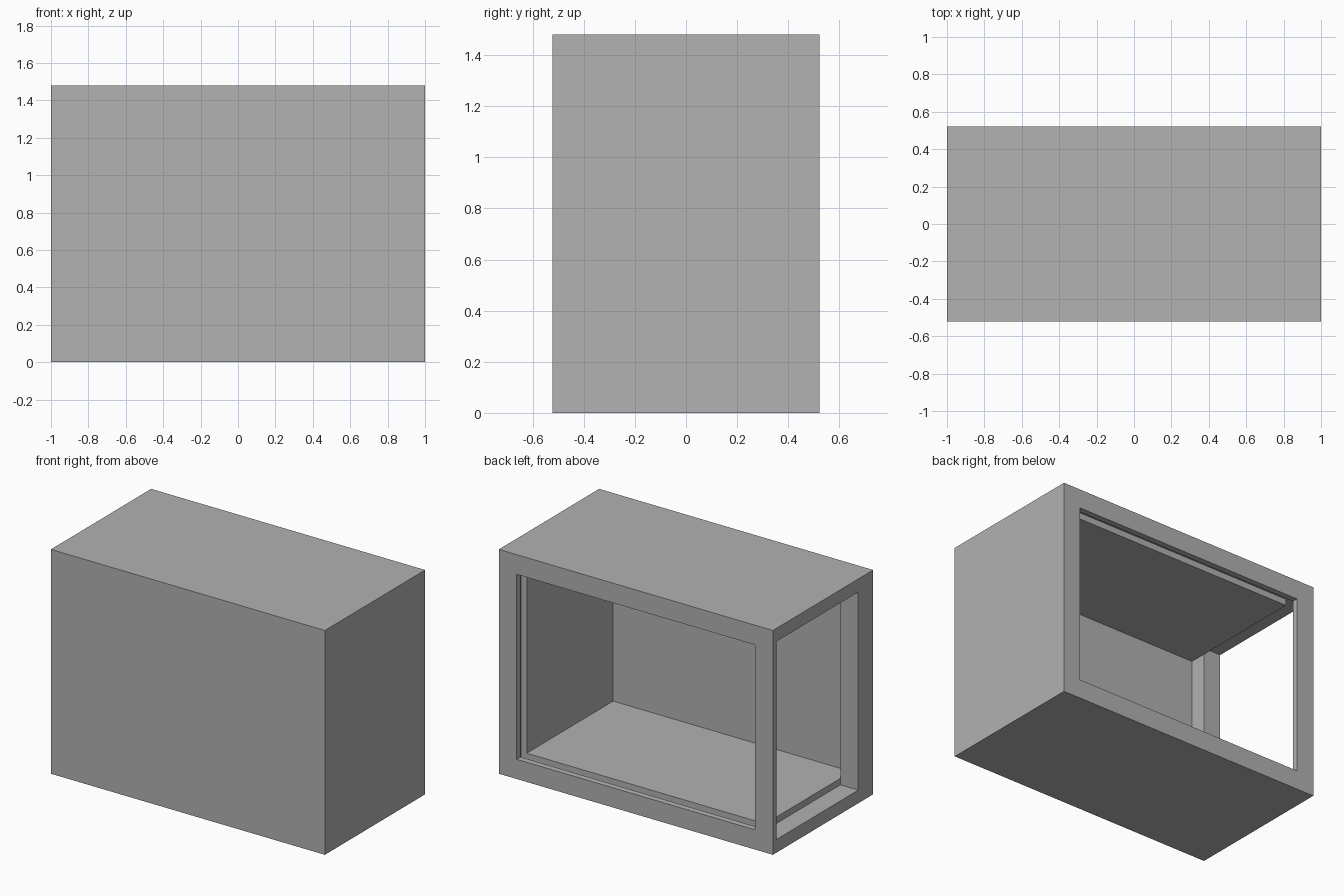
import bpy

cube = bpy.data.objects.get("Cube")
if cube:
    bpy.data.objects.remove(cube, do_unlink=True)

# One plain grey
grey = bpy.data.materials.new("plain grey")
grey.use_nodes = True
GREY = (0.445, 0.445, 0.445, 1)
grey.diffuse_color = GREY
grey.node_tree.nodes["Principled BSDF"].inputs["Base Color"].default_value = GREY

W, D, H = 1.0, 0.5225, 1.48      # half width, half depth, height
FRAME = 0.13                     # wall thickness
GROOVE = 0.043                   # groove depth
LIP = 0.04                       # thin front wall and rear lip


def box(name, x, y, z):
    """Box between (min, max) pairs on each axis."""
    spans = (x, y, z)
    bpy.ops.mesh.primitive_cube_add(size=1, location=[(a + b) / 2 for a, b in spans])
    obj = bpy.context.object
    obj.name = name
    obj.scale = [b - a for a, b in spans]
    bpy.ops.object.transform_apply(location=True, rotation=True, scale=True)
    obj.data.materials.append(grey)
    return obj


case = box("case", (-W, W), (-D, D), (0, H))

inner = W - FRAME
low = FRAME - GROOVE
slot_back = D - LIP

cutters = [
    # Main cavity, open at the back
    box("cavity_cutter", (-inner, inner), (-D + LIP, D + 0.1), (FRAME, H - FRAME)),
    # Side opening
    box("side_opening_cutter", (-W - 0.1, -inner), (-0.367, slot_back), (low, H - low)),
    # Groove for a sliding panel behind the rear lip
    box("groove_cutter", (-inner - 0.03, inner + GROOVE), (slot_back - 0.065, slot_back),
        (low, H - low)),
]

for cutter in cutters:
    cutter.hide_render = True
    bpy.ops.object.select_all(action='DESELECT')
    case.select_set(True)
    bpy.context.view_layer.objects.active = case
    mod = case.modifiers.new(cutter.name, 'BOOLEAN')
    mod.operation = 'DIFFERENCE'
    mod.solver = 'EXACT'
    mod.object = cutter
    bpy.ops.object.modifier_apply(modifier=mod.name)
    bpy.data.objects.remove(cutter, do_unlink=True)

for poly in case.data.polygons:
    poly.use_smooth = False
    poly.material_index = 0
